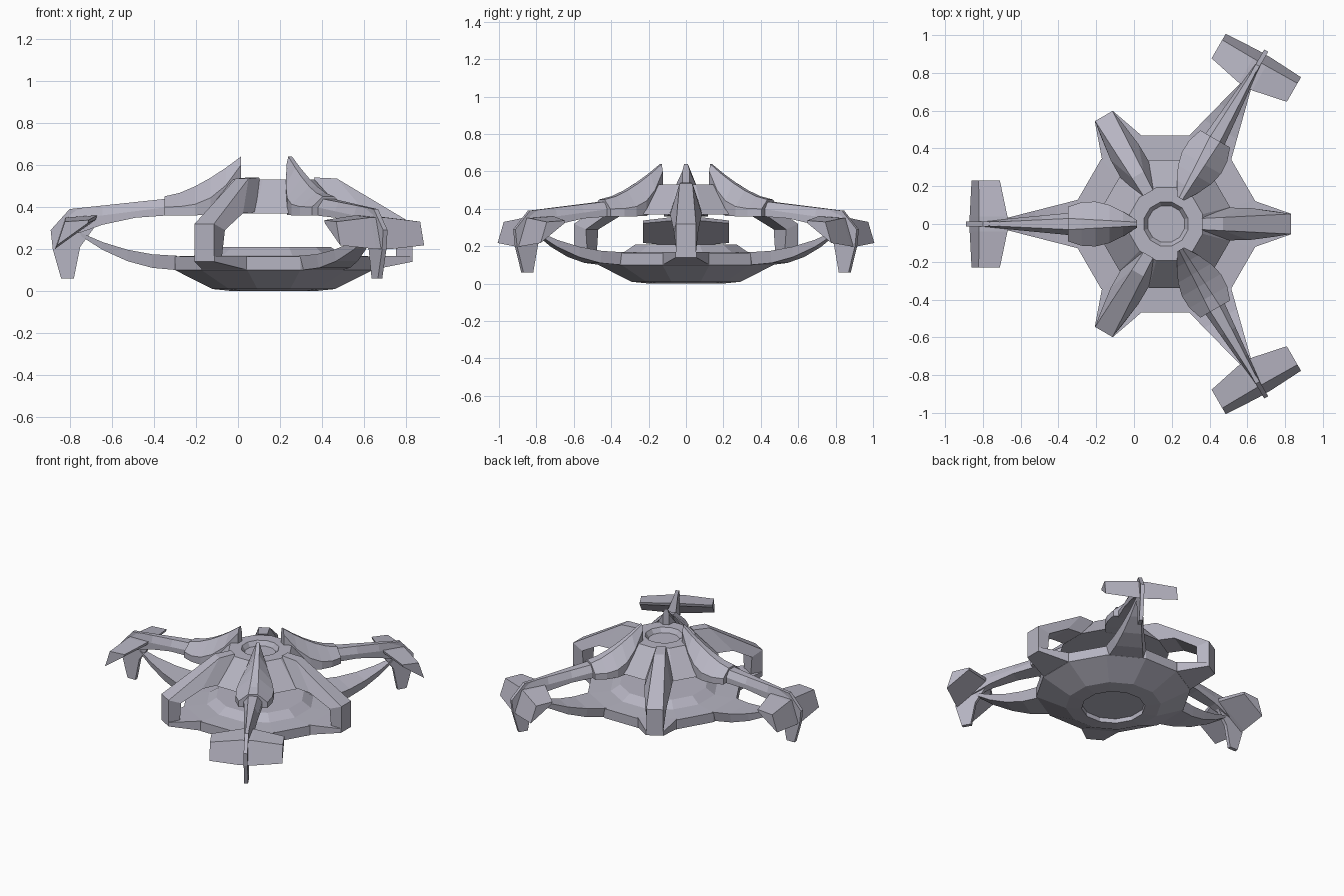
import bpy, bmesh, math

cube = bpy.data.objects.get("Cube")
if cube:
    bpy.data.objects.remove(cube, do_unlink=True)

HUB = (.17, 0, 0)
LONG_ARMS = (60, 180, 300)
SHORT_STRUTS = (0, 120, 240)

hull_material = bpy.data.materials.new("lavender_grey_hull")
hull_material.use_nodes = True
colour = (.47, .46, .54, 1)
hull_material.diffuse_color = colour
shader = hull_material.node_tree.nodes["Principled BSDF"]
shader.inputs["Base Color"].default_value = colour


def loft(name, rings, angles=(0,)):
    """Skin closed rings of points, cap both ends, place a copy at each angle."""
    bm = bmesh.new()
    loops = [[bm.verts.new(point) for point in ring] for ring in rings]
    count = len(loops[0])
    for lower, upper in zip(loops, loops[1:]):
        for i in range(count):
            j = (i + 1) % count
            bm.faces.new((lower[i], lower[j], upper[j], upper[i]))
    bm.faces.new(loops[0])
    bm.faces.new(loops[-1])
    bmesh.ops.recalc_face_normals(bm, faces=bm.faces)
    mesh = bpy.data.meshes.new(name)
    bm.to_mesh(mesh)
    bm.free()
    mesh.materials.append(hull_material)
    for number, angle in enumerate(angles, start=1):
        label = name if len(angles) == 1 else f"{name}_{number}"
        part = bpy.data.objects.new(label, mesh)
        part.location = HUB
        part.rotation_euler.z = math.radians(angle)
        bpy.context.collection.objects.link(part)


def mirrored(half):
    """Close a half section of (radius, half width, height) across its middle."""
    return half + [(r, -w, z) for r, w, z in reversed(half)]


def spar(name, start, end, stations, section, angles):
    """Radial beam whose half section (half width, height) follows a rule."""
    rings = []
    for i in range(stations):
        t = i / (stations - 1)
        r = start + (end - start) * t
        rings.append(mirrored([(r, w, z) for w, z in section(t)]))
    loft(name, rings, angles)


def turned(name, profile, sides=12):
    """Faceted solid of revolution with flats facing the arms and struts."""
    angles = [math.tau * (i + .5) / sides for i in range(sides)]
    loft(name, [[(r * math.cos(a), r * math.sin(a), z) for a in angles]
                for r, z in profile])


# Lower hull: recess below, sloping underside, raised drum on top
turned("lower_hull", [(.2, .03), (.2, 0), (.3, .01), (.486, .1),
                      (.486, .165), (.34, .17), (.28, .21)])

# Floating upper hull with a sunken port
turned("upper_hull", [(.35, .37), (.2, .53), (.12, .53), (.1, .5)])


def foot_section(t):
    width = .125 - .07 * t
    return [(width, .1 + .04 * t), (width, .168)]


def blade_section(t):
    width = .01 + .12 * (1 - t)
    bottom = .1 + .17 * t ** 2
    top = .168 + .115 * t ** 2
    return [(width * .85, bottom), (width, top)]


def shoulder_section(t):
    rest = 1 - t
    width = .02 + .1 * math.sin(math.pi * .75 * t)
    bottom = .36 + .17 * rest ** 8
    side = .4 + .2 * rest ** 3
    ridge = .45 + .19 * rest ** 1.5
    return [(width, bottom), (width, side), (.01 + .02 * t, ridge)]


def outer_arm_section(t):
    width = .06 - .045 * t
    bottom = .36 - .1 * t ** 2
    return [(width, bottom), (width, .4 - .06 * t), (width / 2, .44 - .05 * t)]


# Feet under the struts, blades sweeping up to the tips, and the long arms
spar("strut_foot", .46, .66, 2, foot_section, SHORT_STRUTS)
spar("lower_blade", .46, .93, 5, blade_section, LONG_ARMS)
spar("arm_shoulder", .155, .52, 6, shoulder_section, LONG_ARMS)
spar("outer_arm", .5, .97, 4, outer_arm_section, LONG_ARMS)

# Bent struts: an upright post leaning in over the upper hull
outer_edge = [(.66, .16), (.66, .32), (.3, .535), (.19, .54)]
inner_edge = [(.58, .16), (.58, .29), (.44, .37), (.25, .38)]
strut_rings = []
for (outer_r, outer_z), (inner_r, inner_z) in zip(outer_edge, inner_edge):
    outer_width = .02 + outer_r / 20
    inner_width = max(.05, inner_z * .23)
    strut_rings.append(mirrored([(outer_r, outer_width, outer_z),
                                 (inner_r, inner_width, inner_z)]))
loft("strut", strut_rings, SHORT_STRUTS)

# Thin vertical fins at the arm tips
fin_outline = [(.84, .32), (.84, .4), (.97, .39), (1.06, .29),
               (1.05, .2), (1.01, .06), (.95, .06), (.92, .21)]
fin_rings = [[(r, side * .012, z) for r, z in fin_outline] for side in (-1, 1)]
loft("tip_fin", fin_rings, LONG_ARMS)

# Tilted wedge wings across the tips, narrowing outwards
wing_wedge = [(1.04, .2), (.99, .35), (.84, .36), (.845, .34)]
wing_rings = []
for y, scale in ((-.23, .75), (-.04, 1), (.04, 1), (.23, .75)):
    wing_rings.append([(1 + (r - 1) * scale, y, .27 + (z - .27) * scale)
                       for r, z in wing_wedge])
loft("tip_wing", wing_rings, LONG_ARMS)
